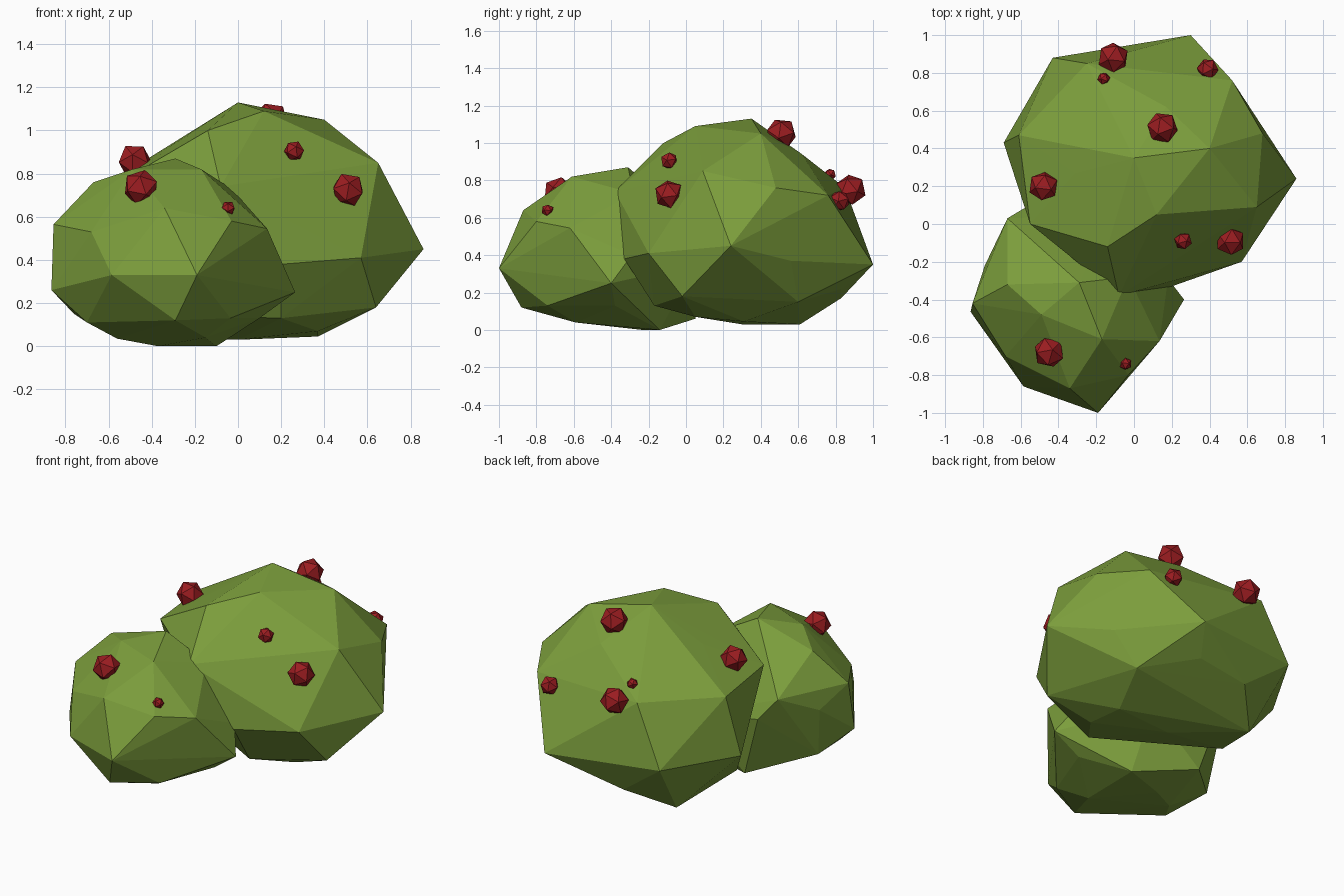
import bpy, bmesh, random
from mathutils import Euler

random.seed(4)

def material(name, rgb):
    m = bpy.data.materials.new(name)
    m.diffuse_color = (*rgb, 1)
    return m

def add_object(name, bm, mat):
    bmesh.ops.recalc_face_normals(bm, faces=bm.faces[:])
    me = bpy.data.meshes.new(name)
    bm.to_mesh(me)
    bm.free()
    me.materials.append(mat)
    ob = bpy.data.objects.new(name, me)
    bpy.context.collection.objects.link(ob)
    return ob

def lump(name, corners, mat):
    """Faceted boulder-like shape wrapped around a few corner points."""
    bm = bmesh.new()
    for c in corners:
        bm.verts.new(c)
    bmesh.ops.convex_hull(bm, input=bm.verts[:])
    bmesh.ops.delete(bm, geom=[v for v in bm.verts if not v.link_faces], context='VERTS')
    return add_object(name, bm, mat)

def berry(name, center, radius, mat):
    bm = bmesh.new()
    bmesh.ops.create_icosphere(bm, subdivisions=1, radius=radius)
    turn = Euler([random.uniform(0, 3) for _ in range(3)]).to_matrix()
    bmesh.ops.rotate(bm, verts=bm.verts[:], matrix=turn)
    bmesh.ops.translate(bm, verts=bm.verts[:], vec=center)
    return add_object(name, bm, mat)

leaf = material("leaf_green", (0.20, 0.34, 0.045))
red = material("berry_red", (0.33, 0.012, 0.015))

# Large rear foliage lump: crown, shoulders, waist, underside
lump("large_foliage", [
    (0, .35, 1.13), (.12, .05, 1.09), (.40, .40, 1.05), (-.14, -.12, 1.0),
    (-.31, .27, .93), (.17, .62, .94),
    (.65, .09, .85), (.68, .48, .76), (.52, .76, .72), (-.25, .85, .76),
    (-.61, .47, .75), (-.55, 0, .76), (-.08, -.38, .74),
    (.86, .24, .45), (.57, -.20, .41), (.20, -.33, .38), (.62, .56, .37),
    (.30, 1.0, .35), (.03, .93, .48), (-.43, .88, .385), (-.69, .43, .38),
    (.64, -.02, .18), (.20, -.17, .13), (.19, .83, .22), (-.14, .83, .17),
    (.37, .05, .07), (.37, .31, .045), (0, .30, .03), (-.36, .61, .03),
    (-.50, .20, .15), (.48, .60, .15),
], leaf)

# Small front foliage lump
lump("small_foliage", [
    (-.29, -.31, .87), (-.49, -.48, .82), (-.17, -.61, .82), (-.67, -.32, .76),
    (-.34, -.87, .64), (-.03, -.80, .58), (.135, -.62, .545), (-.68, -.70, .53),
    (-.855, -.42, .565), (-.79, -.22, .45), (-.67, .03, .58), (-.57, .09, .45),
    (-.03, -.28, .73), (.18, -.29, .40), (.265, -.40, .25),
    (-.19, -1.0, .33), (-.585, -.86, .33), (-.865, -.465, .26),
    (-.29, -.88, .12), (-.035, -.74, .13), (-.70, -.55, .11), (-.76, -.25, .15),
    (-.15, -.59, .04), (-.56, -.35, .035), (-.37, -.23, 0), (-.10, -.14, 0),
    (.10, -.38, .13), (-.45, .05, .06), (-.10, .05, .35),
], leaf)

# Berries: centre and radius
berries = [
    ((.15, .51, 1.05), .085), ((.39, .82, .69), .058), ((-.11, .88, .75), .085),
    ((-.16, .77, .83), .034), ((-.48, .20, .86), .08), ((.51, -.09, .725), .08),
    ((.26, -.09, .905), .048), ((-.45, -.68, .735), .085), ((-.045, -.74, .64), .034),
]
for i, (center, radius) in enumerate(berries, 1):
    berry(f"berry_{i}", center, radius, red)
